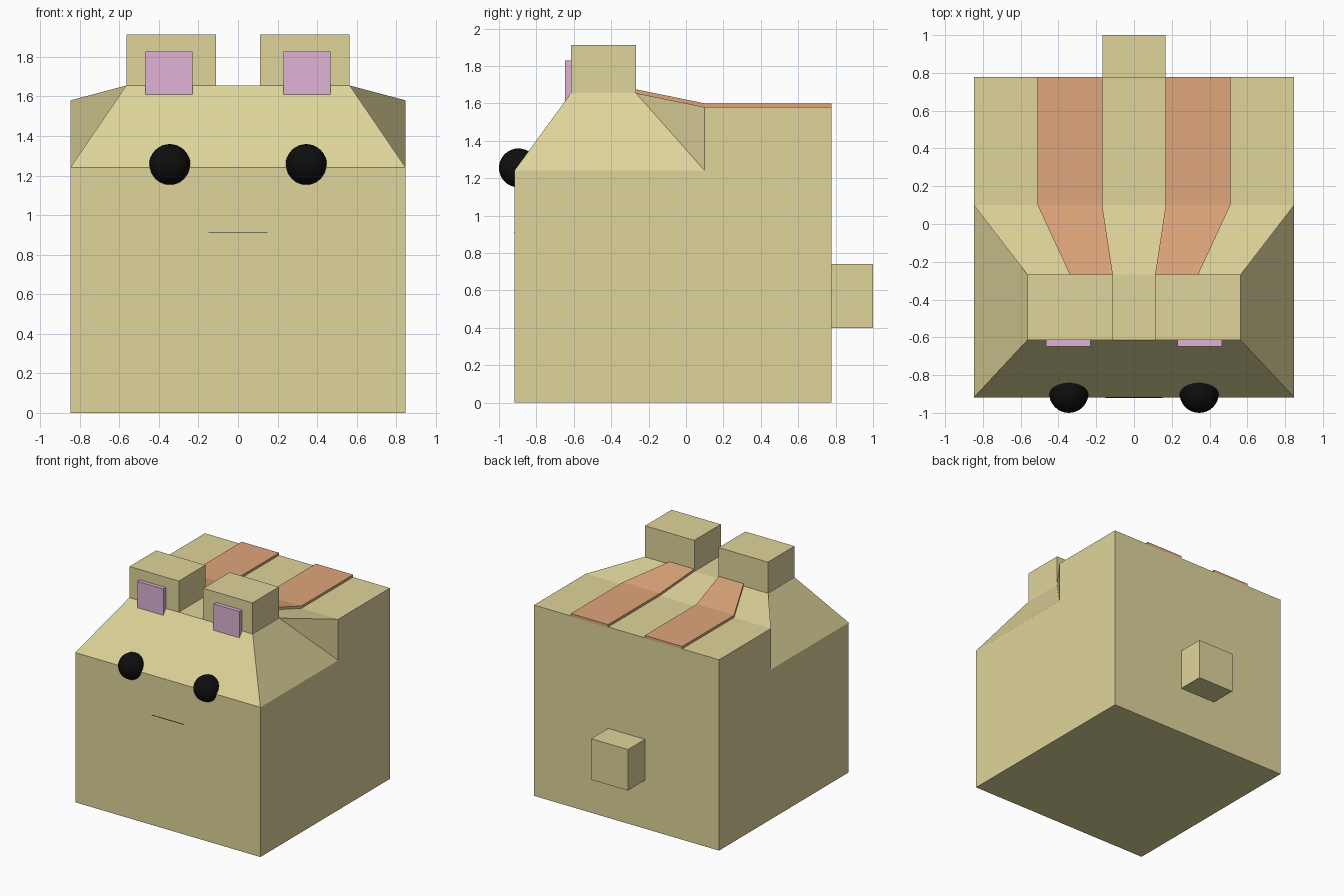
import bpy, bmesh

if "Cube" in bpy.data.objects:
    bpy.data.objects.remove(bpy.data.objects["Cube"])


def mat(name, hexcol):
    lin = []
    for i in (0, 2, 4):
        c = int(hexcol[i:i + 2], 16) / 255
        lin.append(c / 12.92 if c <= 0.04045 else ((c + 0.055) / 1.055) ** 2.4)
    m = bpy.data.materials.new(name)
    m.diffuse_color = (*lin, 1)
    m.use_nodes = True
    m.node_tree.nodes["Principled BSDF"].inputs["Base Color"].default_value = m.diffuse_color
    return m


cream = mat("cream", "dfd59b")
orange = mat("orange", "dfa67b")
pink = mat("pink", "dfb2d5")
black = mat("black", "0e0e0e")


def add_mesh(name, verts, faces, material):
    me = bpy.data.meshes.new(name)
    me.from_pydata(verts, [], faces)
    bm = bmesh.new()
    bm.from_mesh(me)
    bmesh.ops.recalc_face_normals(bm, faces=bm.faces)
    bm.to_mesh(me)
    bm.free()
    me.materials.append(material)
    ob = bpy.data.objects.new(name, me)
    bpy.context.collection.objects.link(ob)
    return ob


def box(name, x, y, z, material):
    v = [(a, b, c) for a in x for b in y for c in z]
    f = [(0, 1, 3, 2), (4, 6, 7, 5), (0, 4, 5, 1), (2, 3, 7, 6), (0, 2, 6, 4), (1, 5, 7, 3)]
    return add_mesh(name, v, f, material)


# Body: half outline mirrored in x, with sloped head and notched shoulders
half = [(.848, -.918, 0), (.848, .778, 0), (.848, .778, 1.58), (.848, .10, 1.58),
        (.848, .10, 1.24), (.848, -.918, 1.24), (.565, -.615, 1.655), (.565, -.268, 1.655)]
n = len(half)
verts = half + [(-x, y, z) for x, y, z in half]
faces = []
for o in (0, n):  # side wall, shoulder notch wall, side slope
    faces += [[i + o for i in f] for f in ((0, 1, 2, 3, 4, 5), (4, 3, 7), (5, 4, 7, 6))]
for a, b in ((0, 1), (1, 2), (2, 3), (3, 7), (7, 6), (6, 5), (5, 0)):  # faces across
    faces.append([a, b, b + n, a + n])
add_mesh("body", verts, faces, cream)

# Tail
box("tail", (-.168, .168), (.77, 1.0), (.40, .74), cream)

# Mouth line
box("mouth", (-.15, .15), (-.92, -.917), (.909, .912), black)

for side, s in (("right", 1), ("left", -1)):
    # Ears and their inner plates
    box("ear_" + side, (s * .112, s * .563), (-.615, -.268), (1.65, 1.913), cream)
    box("inner_ear_" + side, (s * .231, s * .467), (-.648, -.61), (1.61, 1.828), pink)

    # Back stripes: three cross-sections joined into a bent strip
    sections = [(.168, .51, .778, 1.58), (.168, .51, .10, 1.58), (.112, .34, -.268, 1.655)]
    v = []
    for x0, x1, y, z in sections:
        v += [(s * x0, y, z - .005), (s * x1, y, z - .005), (s * x1, y, z + .02), (s * x0, y, z + .02)]
    f = [(0, 1, 2, 3), (8, 9, 10, 11)]
    for k in (0, 4):
        f += [(k + i, k + (i + 1) % 4, k + 4 + (i + 1) % 4, k + 4 + i) for i in range(4)]
    add_mesh("stripe_" + side, v, f, orange)

    # Eyes
    bpy.ops.mesh.primitive_uv_sphere_add(segments=32, ring_count=16, radius=.104,
                                         location=(s * .345, -.896, 1.255))
    eye = bpy.context.object
    eye.name = "eye_" + side
    eye.data.materials.append(black)
    bpy.ops.object.shade_smooth()
